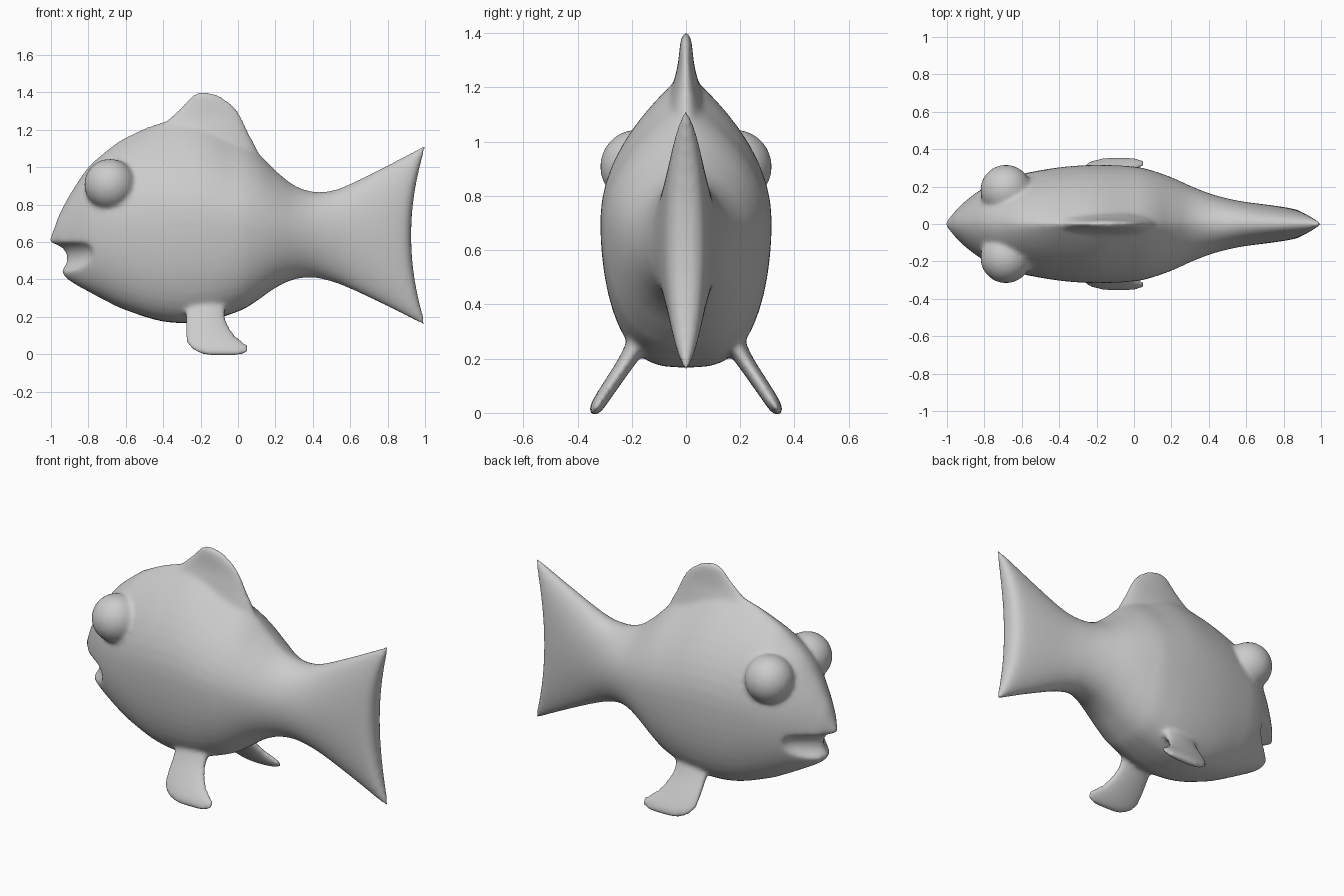
import bpy, bmesh, math
from mathutils import Vector

if "Cube" in bpy.data.objects:
    bpy.data.objects.remove(bpy.data.objects["Cube"])

SEG = 48


def spline(rows, steps=5):
    """Catmull-Rom refinement of a table of stations."""
    out = []
    for i in range(len(rows) - 1):
        a, b, c, d = (rows[max(0, min(len(rows) - 1, i + k))] for k in (-1, 0, 1, 2))
        for s in range(steps):
            t = s / steps
            out.append([0.5 * (2 * q + (r - p) * t + (2*p - 5*q + 4*r - w) * t*t
                               + (3*q - p - 3*r + w) * t**3)
                        for p, q, r, w in zip(a, b, c, d)])
    out.append(list(rows[-1]))
    return out


def lerp_table(x, table):
    """Piecewise linear lookup."""
    for (x0, v0), (x1, v1) in zip(table, table[1:]):
        if x <= x1:
            t = max(0, (x - x0) / (x1 - x0))
            return v0 + (v1 - v0) * t
    return table[-1][1]


def loft(name, rings):
    """Skin a closed solid through equal-length rings of points."""
    bm = bmesh.new()
    vr = [[bm.verts.new(p) for p in ring] for ring in rings]
    n = len(vr[0])
    for a, b in zip(vr, vr[1:]):
        for i in range(n):
            j = (i + 1) % n
            bm.faces.new((a[i], a[j], b[j], b[i]))
    for r in (vr[0], vr[-1]):          # caps: strips running side to side
        for i in range(-n // 4, n // 4):
            quad = [r[i % n], r[(i + 1) % n], r[(n // 2 - i - 1) % n], r[(n // 2 - i) % n]]
            bm.faces.new(list(dict.fromkeys(quad)))
    bmesh.ops.recalc_face_normals(bm, faces=bm.faces)
    me = bpy.data.meshes.new(name)
    bm.to_mesh(me)
    bm.free()
    ob = bpy.data.objects.new(name, me)
    bpy.context.collection.objects.link(ob)
    return ob


def ellipse(c, u, v):
    c, u, v = Vector(c), Vector(u), Vector(v)
    return [c + u * math.cos(2 * math.pi * i / SEG) + v * math.sin(2 * math.pi * i / SEG)
            for i in range(SEG)]


# Section sharpness along the body: ridged back, full belly, lens-shaped tail
BACK = [(-.75, 1.15), (-.5, 1.7), (-.38, 2.0), (-.05, 2.0), (.2, 1.5), (.45, 1.05), (1, .95)]
BELLY = [(-.8, .85), (-.5, .68), (-.1, .64), (.15, .8), (.45, 1.05), (1, .95)]


def body_ring(x, top, bot, w):
    """Egg-shaped section; the rear sections bow forward to hollow the tail edge."""
    zc, hz, w = (top + bot) / 2, (top - bot) / 2, max(w, 0.004)
    bow = 0.08 * max(0, (x - 0.5) / 0.5) ** 2
    ring = []
    for i in range(SEG):
        a = 2 * math.pi * i / SEG
        c, s = math.cos(a), math.sin(a)
        p = lerp_table(x, BACK if s > 0 else BELLY)
        ring.append((x - bow * c * c, w * math.copysign(abs(c) ** p, c), zc + hz * s))
    return ring


# Body and tail: x, top, bottom, half width
stations = [
    (-1.008, .62, .60, .01), (-.985, .67, .565, .035), (-.96, .74, .50, .065),
    (-.93, .80, .42, .097), (-.88, .885, .338 + .042, .14), (-.8, 1.0, .335, .195),
    (-.7, 1.09, .282, .24), (-.6, 1.16, .236, .268), (-.4, 1.245, .175, .303),
    (-.2, 1.25, .172, .316), (0, 1.155, .228, .307), (.1, 1.085, .285, .285),
    (.2, .985, .355, .25), (.3, .905, .40, .205), (.4, .87, .41, .165),
    (.5, .875, .388, .137), (.6, .912, .35, .118), (.8, 1.012, .255, .095),
    (.92, 1.075, .193, .078), (.98, 1.11, .16, .058), (1.008, 1.122, .148, .025)]
body = loft("fish_body", [body_ring(*r) for r in spline(stations)])

# Mouth groove wrapping around the snout, cut from the body
path = spline([(.245, -.775, .55, .02), (.205, -.83, .535, .065), (.14, -.905, .52, .08),
               (.07, -.97, .513, .082), (0, -1.0, .51, .082), (-.07, -.97, .513, .082),
               (-.14, -.905, .52, .08), (-.205, -.83, .535, .065), (-.245, -.775, .55, .02)])
rings = []
for i, (y, x, z, r) in enumerate(path):
    a, b = path[max(0, i - 1)], path[min(len(path) - 1, i + 1)]
    side = Vector((a[0] - b[0], b[1] - a[1], 0)).normalized()
    rings.append(ellipse((x, y, z), side * r, (0, 0, r)))
mouth = loft("mouth_cutter", rings)
mouth.hide_render = True
mod = body.modifiers.new("mouth", 'BOOLEAN')
mod.operation, mod.object, mod.solver = 'DIFFERENCE', mouth, 'EXACT'
bpy.context.view_layer.objects.active = body
bpy.ops.object.modifier_apply(modifier=mod.name)
bpy.data.objects.remove(mouth)

# Back fin: z, front x, rear x, half thickness
back = [(1.0, -.46, .14, .085), (1.1, -.46, .10, .075), (1.2, -.44, .05, .052),
        (1.27, -.36, .02, .033), (1.33, -.295, -.025, .025), (1.37, -.26, -.075, .021),
        (1.392, -.235, -.12, .015), (1.402, -.21, -.16, .006)]
parts = [loft("back_fin", [ellipse(((a + b) / 2, 0, z), ((b - a) / 2, 0, 0), (0, h, 0))
                           for z, a, b, h in spline(back)])]

# Belly fins: y, z, front x, rear x, half thickness
belly = [(.12, .35, -.27, -.06, .05), (.185, .245, -.28, -.065, .038),
         (.225, .18, -.285, -.06, .031), (.28, .098, -.285, -.01, .028),
         (.317, .042, -.265, .06, .026), (.337, .01, -.22, .05, .021),
         (.348, -.007, -.15, .0, .01)]
for s in (-1, 1):
    parts.append(loft("belly_fin", [
        ellipse(((a + b) / 2, s * y, z), ((b - a) / 2, 0, 0), (0, s * .85 * h, .53 * h))
        for y, z, a, b, h in spline(belly)]))

# Bulging eyes
for s, name in ((-1, "right_eye"), (1, "left_eye")):
    bpy.ops.mesh.primitive_uv_sphere_add(segments=48, ring_count=24, radius=.137,
                                         location=(-.685, s * .18, .908))
    bpy.context.object.name = name
    parts.append(bpy.context.object)

# Fuse eyes, fins and body into one softly blended skin
bpy.ops.object.select_all(action='DESELECT')
for ob in parts + [body]:
    ob.select_set(True)
bpy.context.view_layer.objects.active = body
bpy.ops.object.join()
rm = body.modifiers.new("fuse", 'REMESH')
rm.mode, rm.voxel_size, rm.use_smooth_shade = 'VOXEL', 0.0125, True
sm = body.modifiers.new("soften", 'SMOOTH')
sm.factor, sm.iterations = 0.5, 12
